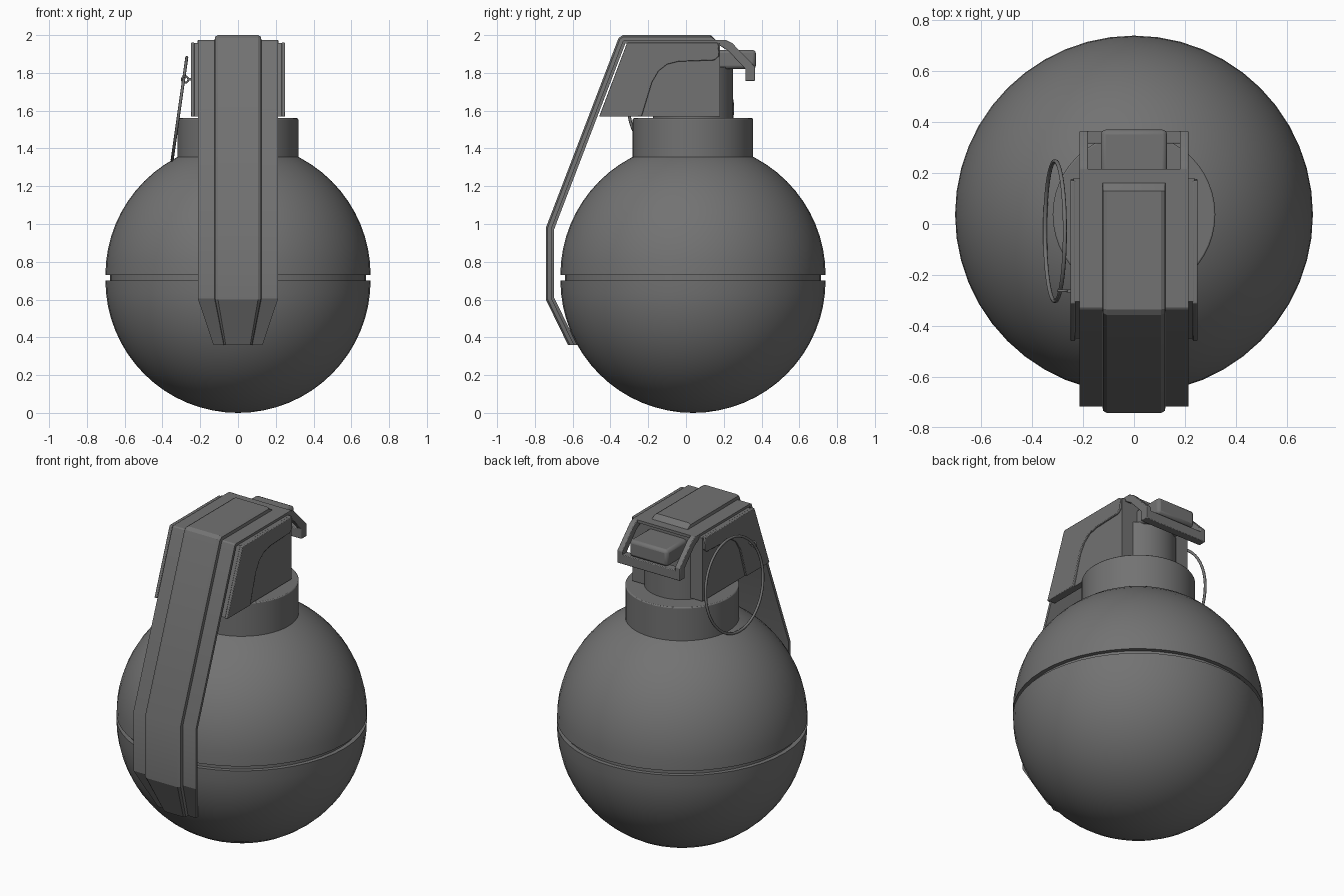
import bpy, bmesh, math
from mathutils import Vector

if "Cube" in bpy.data.objects:
    bpy.data.objects.remove(bpy.data.objects["Cube"])

CY = 0.037  # y of the round body's axis
steel = bpy.data.materials.new("dark_grey")
steel.diffuse_color = (0.17, 0.17, 0.17, 1)
steel.use_nodes = True
steel.node_tree.nodes["Principled BSDF"].inputs["Base Color"].default_value = steel.diffuse_color


def finish(name, bm, bevel=0, angle=30):
    bmesh.ops.recalc_face_normals(bm, faces=bm.faces)
    me = bpy.data.meshes.new(name)
    bm.to_mesh(me)
    bm.free()
    me.materials.append(steel)
    ob = bpy.data.objects.new(name, me)
    bpy.context.collection.objects.link(ob)
    bpy.ops.object.select_all(action='DESELECT')
    bpy.context.view_layer.objects.active = ob
    ob.select_set(True)
    bpy.ops.object.shade_smooth_by_angle(angle=math.radians(angle))
    if bevel:
        m = ob.modifiers.new("Bevel", 'BEVEL')
        m.width = bevel
        m.segments = 2
        m.limit_method = 'ANGLE'
    return ob


def lathe(name, profile, cy=CY, steps=48, bevel=0):
    bm = bmesh.new()
    vs = [bm.verts.new((r, cy, z)) for r, z in profile]
    es = [bm.edges.new(p) for p in zip(vs, vs[1:])]
    bmesh.ops.spin(bm, geom=vs + es, cent=(0, cy, 0), axis=(0, 0, 1),
                   angle=math.tau, steps=steps, use_duplicate=False)
    bmesh.ops.remove_doubles(bm, verts=bm.verts, dist=1e-5)
    return finish(name, bm, bevel)


def extrude_x(name, outline, x0, x1, bevel=0):
    bm = bmesh.new()
    f = bm.faces.new([bm.verts.new((x0, y, z)) for y, z in outline])
    ext = bmesh.ops.extrude_face_region(bm, geom=[f])['geom']
    bmesh.ops.translate(bm, vec=(x1 - x0, 0, 0),
                        verts=[v for v in ext if isinstance(v, bmesh.types.BMVert)])
    # the starting face stays as the closing cap
    return finish(name, bm, bevel)


def torus(name, centre, R, r, tilt_axis, n=48, m=8):
    q = Vector((0, 0, 1)).rotation_difference(Vector(tilt_axis).normalized())
    bm = bmesh.new()
    rings = []
    for i in range(n):
        a = math.tau * i / n
        ring = []
        for j in range(m):
            b = math.tau * j / m
            d = R + r * math.cos(b)
            p = Vector((d * math.cos(a), d * math.sin(a), r * math.sin(b)))
            ring.append(bm.verts.new(q @ p + Vector(centre)))
        rings.append(ring)
    for i in range(n):
        A, B = rings[i], rings[(i + 1) % n]
        for j in range(m):
            k = (j + 1) % m
            bm.faces.new((A[j], A[k], B[k], B[j]))
    return finish(name, bm, angle=80)


# Spherical body: two hemispheres with a recessed seam
R, N = 0.702, 16
arc = [math.pi / 2 * i / N for i in range(N + 1)]
low = [(R * math.sin(a), 0.702 - R * math.cos(a)) for a in arc]
high = [(R * math.cos(a), 0.73 + R * math.sin(a)) for a in arc]
lathe("body", low + [(0.677, 0.702), (0.677, 0.73)] + high)

# Collar and fuze neck
lathe("collar", [(0, 1.33), (0.319, 1.33), (0.319, 1.56), (0, 1.56)], bevel=0.006)
lathe("fuze_neck", [(0, 1.5), (0.213, 1.5), (0.213, 1.83), (0.185, 1.83),
                    (0.185, 1.92), (0, 1.92)])

# Fuze head with side plates
core = [(-0.17, 1.568), (-0.17, 1.958), (0.18, 1.958), (0.18, 1.568)]
plate = [(-0.45, 1.568), (-0.305, 1.958), (0.18, 1.958), (0.18, 1.568)]
panel = [(-0.46, 1.568), (-0.312, 1.96), (0.17, 1.96), (0.176, 1.89), (0.15, 1.867),
         (-0.04, 1.86), (-0.1, 1.845), (-0.145, 1.81), (-0.18, 1.75), (-0.235, 1.568)]
extrude_x("fuze_head", core, -0.205, 0.205)
for s, side in ((-1, "left"), (1, "right")):
    extrude_x("side_plate_" + side, plate, s * 0.2, s * 0.238)
    extrude_x("raised_panel_" + side, panel, s * 0.23, s * 0.25, bevel=0.004)

# Safety lever: hat section swept along a bent path
# (y, z, width scale, rib height scale)
path = [(0.215, 2.0, 1, 0), (0.16, 2.0, 1, 0), (0.13, 2.0, 1, 1), (-0.335, 2.0, 1, 1),
        (-0.357, 1.985, 1, 1), (-0.742, 0.98, 1, 1), (-0.742, 0.60, 1, 1),
        (-0.625, 0.36, 0.61, 1)]
bm = bmesh.new()
pts = [Vector(p[:2]) for p in path]
rows = []
for i, (y, z, w, h) in enumerate(path):
    d0 = (pts[i] - pts[max(i - 1, 0)]).normalized()
    d1 = (pts[min(i + 1, len(pts) - 1)] - pts[i]).normalized()
    d0, d1 = (d0 if i else d1), (d1 if i < len(pts) - 1 else d0)
    n0, n1 = Vector((-d0.y, d0.x)), Vector((-d1.y, d1.x))
    inward = (n0 + n1) / (1 + n0.dot(n1))
    if i == len(path) - 1:  # level cut at the tip
        inward = Vector((1 / n0.x, 0))
    f = 0.027
    t = f * (1 - h)
    e = t + 0.009 * h
    sec = [(-0.213, f), (-0.124, f), (-0.121, e), (-0.106, t), (0.106, t), (0.121, e),
           (0.124, f), (0.213, f), (0.213, 0.044), (-0.213, 0.044)]
    row = []
    for x, dep in sec:
        p = pts[i] + inward * dep
        row.append(bm.verts.new((x * w, p.x, p.y)))
    rows.append(row)
for A, B in zip(rows, rows[1:]):
    for j in range(len(A)):
        k = (j + 1) % len(A)
        bm.faces.new((A[j], A[k], B[k], B[j]))
bm.faces.new(rows[0])
bm.faces.new(rows[-1])
finish("safety_lever", bm, angle=25)

# Hinge loop at the rear end of the lever
arm = [(0.17, 1.973), (0.215, 1.973), (0.245, 1.957), (0.365, 1.835), (0.365, 1.757),
       (0.315, 1.757), (0.315, 1.82), (0.225, 1.915), (0.17, 1.95)]
for s, side in ((-1, "left"), (1, "right")):
    extrude_x("hinge_arm_" + side, arm, s * 0.18, s * 0.214, bevel=0.004)
bar = [(0.315, 1.757), (0.365, 1.757), (0.365, 1.815), (0.315, 1.815)]
extrude_x("hinge_bar", bar, -0.2, 0.2, bevel=0.004)
block = [(0.1, 1.82), (0.37, 1.82), (0.37, 1.922), (0.1, 1.922)]
extrude_x("hinge_block", block, -0.13, 0.13, bevel=0.018)

# Pull ring, its small eye and pin
torus("pull_ring", (-0.31, -0.028, 1.61), 0.275, 0.008, (1, 0, -0.143))
torus("pin_eye", (-0.28, -0.262, 1.765), 0.017, 0.005, (0, 1, 0), n=20)
extrude_x("pin", [(-0.268, 1.76), (-0.256, 1.76), (-0.256, 1.772), (-0.268, 1.772)],
          -0.265, -0.2)
